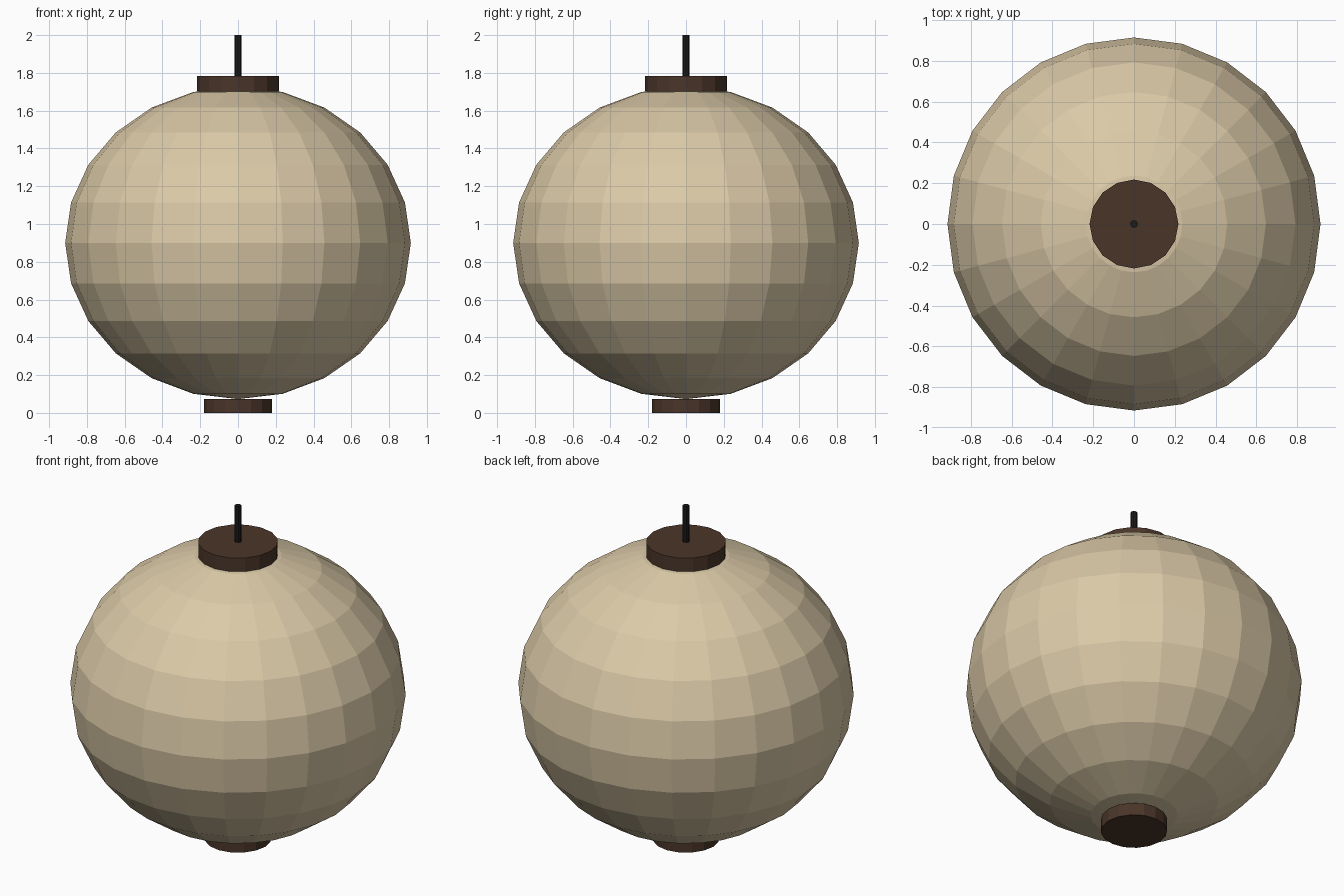
import bpy

if "Cube" in bpy.data.objects:
    bpy.data.objects.remove(bpy.data.objects["Cube"])


def material(name, color):
    m = bpy.data.materials.new(name)
    m.diffuse_color = (*color, 1.0)
    m.use_nodes = True
    m.node_tree.nodes["Principled BSDF"].inputs["Base Color"].default_value = m.diffuse_color
    return m


def cylinder(name, radius, z0, z1, sides, mat):
    bpy.ops.mesh.primitive_cylinder_add(
        vertices=sides, radius=radius, depth=z1 - z0, location=(0, 0, (z0 + z1) / 2))
    ob = bpy.context.object
    ob.name = name
    ob.data.materials.append(mat)
    return ob


paper = material("paper", (0.71, 0.59, 0.39))
wood = material("dark_wood", (0.068, 0.036, 0.022))
black = material("black_cord", (0.012, 0.011, 0.010))

# Slightly flattened, flat-faced paper globe
bpy.ops.mesh.primitive_uv_sphere_add(segments=24, ring_count=12, radius=1, location=(0, 0, 0.9))
globe = bpy.context.object
globe.name = "paper_globe"
globe.scale = (0.915, 0.915, 0.827)
bpy.ops.object.transform_apply(location=False, rotation=False, scale=True)
globe.data.materials.append(paper)

# Wooden end caps and hanging cord
cylinder("top_cap", 0.218, 1.702, 1.784, 16, wood)
cylinder("bottom_cap", 0.181, 0.0, 0.074, 16, wood)
cylinder("hanging_cord", 0.019, 1.77, 2.0, 8, black)
